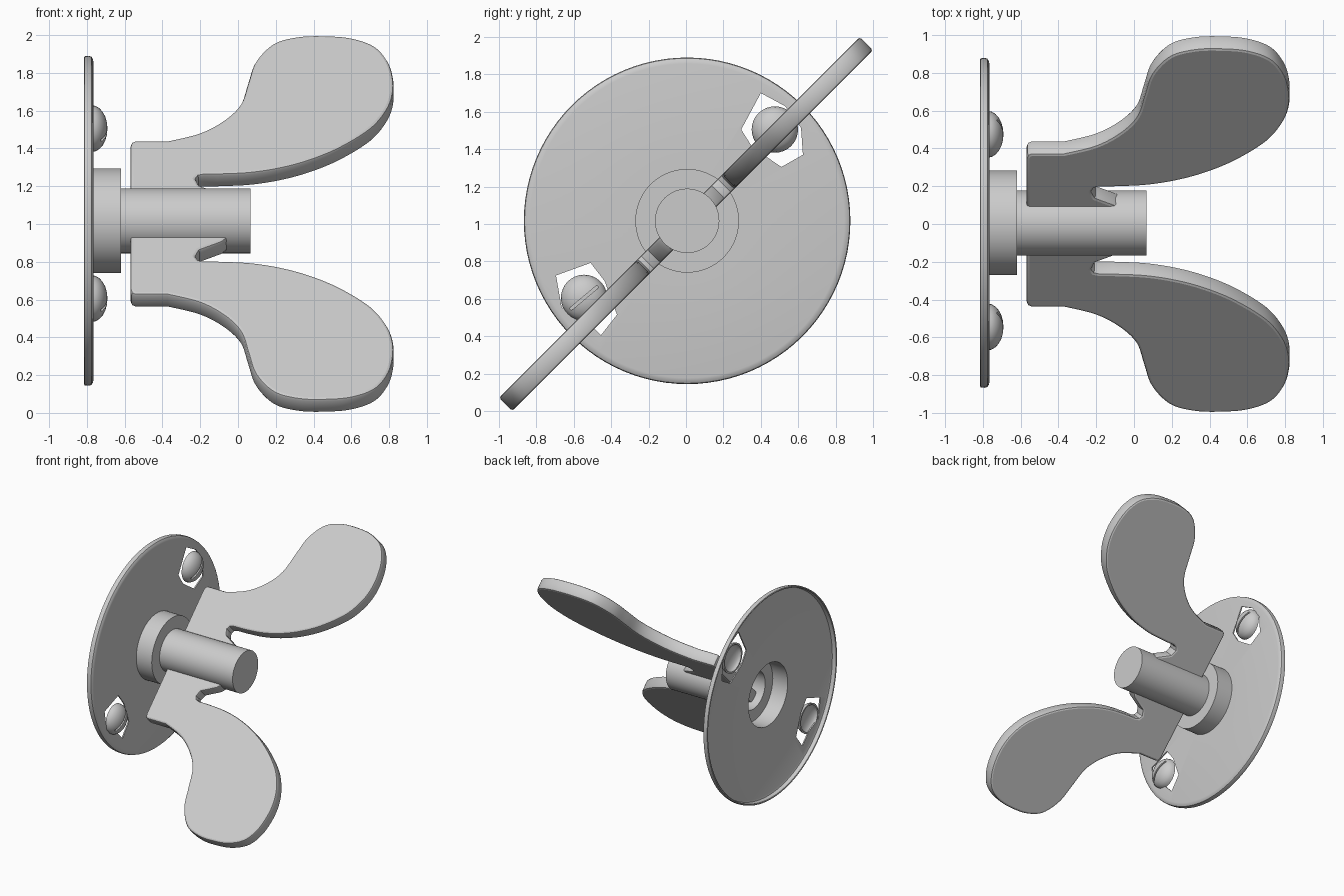
import bpy, bmesh, math
from mathutils import Vector, Matrix

if "Cube" in bpy.data.objects:
    bpy.data.objects.remove(bpy.data.objects["Cube"])

GREY = (0.6, 0.6, 0.6, 1.0)
metal = bpy.data.materials.new("light_grey_metal")
metal.use_nodes = True
metal.diffuse_color = GREY
metal.node_tree.nodes["Principled BSDF"].inputs["Base Color"].default_value = GREY

AXIS = (0.006, 1.017)          # y, z of the shaft axis


def finish(bm, name, smooth=True):
    bmesh.ops.remove_doubles(bm, verts=bm.verts, dist=0.0001)
    bmesh.ops.recalc_face_normals(bm, faces=bm.faces)
    mesh = bpy.data.meshes.new(name)
    bm.to_mesh(mesh)
    bm.free()
    obj = bpy.data.objects.new(name, mesh)
    bpy.context.collection.objects.link(obj)
    mesh.materials.append(metal)
    if smooth:
        smooth_shade(obj)
    return obj


def smooth_shade(obj):
    bpy.ops.object.select_all(action='DESELECT')
    obj.select_set(True)
    bpy.context.view_layer.objects.active = obj
    bpy.ops.object.shade_smooth_by_angle(angle=math.radians(35))


def lathe(name, profile, centre, steps=72):
    """Turn a closed loop of (x, radius) points around an axis parallel to x."""
    bm = bmesh.new()
    cy, cz = centre
    vs = [bm.verts.new((x, cy, cz + r)) for x, r in profile]
    edges = [bm.edges.new(p) for p in zip(vs, vs[1:] + vs[:1])]
    bmesh.ops.spin(bm, geom=vs + edges, cent=(0, cy, cz), axis=(1, 0, 0),
                   angle=math.tau, steps=steps)
    return finish(bm, name)


def prism(name, points, x0, x1):
    """Extrude (y, z) points along x."""
    bm = bmesh.new()
    face = bm.faces.new([bm.verts.new((x0, y, z)) for y, z in points])
    ext = bmesh.ops.extrude_face_region(bm, geom=[face], use_keep_orig=True)
    moved = [v for v in ext["geom"] if isinstance(v, bmesh.types.BMVert)]
    bmesh.ops.translate(bm, verts=moved, vec=(x1 - x0, 0, 0))
    return finish(bm, name, smooth=False)


def cut(obj, cutter):
    """Subtract the cutter, bake the result and drop the cutter."""
    cutter.hide_render = True
    mod = obj.modifiers.new("cut", 'BOOLEAN')
    mod.operation, mod.solver, mod.object = 'DIFFERENCE', 'EXACT', cutter
    bpy.ops.object.select_all(action='DESELECT')
    bpy.context.view_layer.objects.active = obj
    obj.select_set(True)
    bpy.ops.object.modifier_apply(modifier=mod.name)
    bpy.data.objects.remove(cutter)
    smooth_shade(obj)


def spline(points, steps=6):
    """Smooth curve through the points."""
    pts = [Vector(p) for p in points]
    pts = [pts[0]] + pts + [pts[-1]]
    out = []
    for a, b, c, d in zip(pts, pts[1:], pts[2:], pts[3:]):
        for i in range(steps):
            t = i / steps
            out.append(0.5 * (2 * b + (c - a) * t + (2 * a - 5 * b + 4 * c - d) * t ** 2
                              + (3 * b - a - 3 * c + d) * t ** 3))
    return out + [pts[-1]]


# Thin round dish with a rim turned towards the back and a centre opening
disc = lathe("backing_disc",
             [(-0.775, 0.265), (-0.775, 0.84), (-0.78, 0.853), (-0.79, 0.858),
              (-0.812, 0.858), (-0.815, 0.864), (-0.812, 0.871), (-0.79, 0.873),
              (-0.776, 0.869), (-0.768, 0.856), (-0.765, 0.84), (-0.765, 0.265)],
             AXIS, steps=96)

# Hollow collar and shaft, closed at the outer end
lathe("collar_and_shaft",
      [(-0.775, 0.277), (-0.62, 0.277), (-0.62, 0.172), (0.065, 0.172), (0.065, 0),
       (0.05, 0), (0.05, 0.16), (-0.635, 0.16), (-0.635, 0.262), (-0.775, 0.262)], AXIS)

# Domed slotted screws in ragged holes
upper_hole = [(-.18, 0), (-.075, .195), (.055, .125), (.14, .01),
              (.15, -.135), (.035, -.2), (-.12, -.095)]
lower_hole = [(-.15, .12), (.035, .187), (.11, .09), (.176, -.09),
              (.09, -.2), (0, -.107), (-.12, -.05)]
for side, (cy, cz), hole in (("upper", (0.475, 1.505), upper_hole),
                             ("lower", (-0.545, 0.605), lower_hole)):
    cut(disc, prism("hole_cutter", [(cy + y, cz + z) for y, z in hole], -0.9, -0.7))
    arc = [math.radians(a) for a in range(0, 91, 15)]
    dome = [(-0.775 + 0.084 * math.sin(a), 0.124 * math.cos(a)) for a in arc]
    inner = [(-0.775 + 0.045 * math.sin(a), 0.11 * math.cos(a)) for a in reversed(arc)]
    screw = lathe(side + "_screw", dome + inner, (cy, cz), steps=32)
    turn = Matrix.Rotation(math.radians(40), 2)
    slot = [turn @ Vector(p) for p in ((-.2, -.008), (.2, -.008), (.2, .008), (-.2, .008))]
    cut(screw, prism("slot_cutter", [(cy + p.x, cz + p.y) for p in slot], -0.724, -0.6))

# Two paddle wings lying in one diagonal plane
paddle = spline([(-.373, .407), (-.2, .45), (-.07, .52), (.015, .605), (.055, .72),
                 (.095, .83), (.19, .923), (.32, .959), (.46, .964), (.6, .952),
                 (.72, .91), (.79, .835), (.82, .745), (.82, .655), (.785, .565),
                 (.70, .468), (.54, .37), (.38, .304), (.22, .261), (.06, .237),
                 (-.108, .229)])
outline = ([Vector(p) for p in ((-.06, 0), (-.57, 0), (-.57, .38), (-.563, .399), (-.545, .407))]
           + paddle
           + [Vector(p) for p in ((-.18, .229), (-.21, .223), (-.224, .205),
                                  (-.205, .172), (-.085, .128), (-.06, .108))])
HALF = 0.036                   # half thickness, split over y and z

for name, s in (("upper_wing", 1), ("lower_wing", -1)):
    bm = bmesh.new()
    front = [bm.verts.new((p.x, s * p.y - HALF, 1 + s * p.y + HALF)) for p in outline]
    face = bm.faces.new(front)
    ext = bmesh.ops.extrude_face_region(bm, geom=[face], use_keep_orig=True)
    moved = [v for v in ext["geom"] if isinstance(v, bmesh.types.BMVert)]
    bmesh.ops.translate(bm, verts=moved, vec=(0, 2 * HALF, -2 * HALF))
    bmesh.ops.recalc_face_normals(bm, faces=bm.faces)
    rims = {e for f in bm.faces if len(f.verts) > 4 for e in f.edges}
    bmesh.ops.bevel(bm, geom=list(rims), offset=0.016, segments=2, profile=0.5,
                    affect='EDGES', clamp_overlap=True)
    wing = finish(bm, name)
    # Broad faces stay flat
    for poly in wing.data.polygons:
        if len(poly.vertices) > 4:
            poly.use_smooth = False
